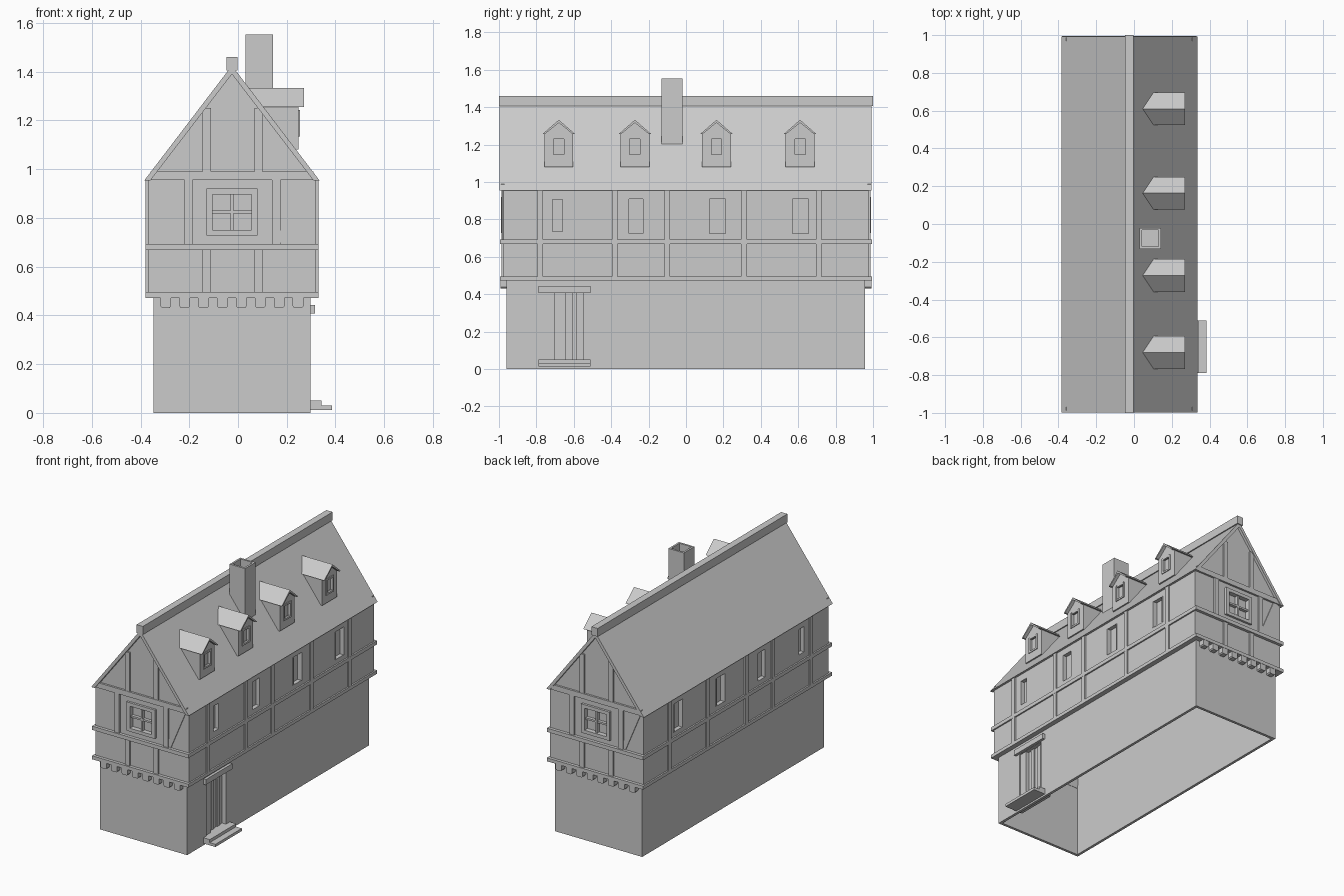
import bpy, bmesh

C = -0.025            # x centre line of the house
SLOPE = 0.47 / 0.36   # roof pitch


def finish(name, bm):
    bmesh.ops.recalc_face_normals(bm, faces=bm.faces[:])
    me = bpy.data.meshes.new(name)
    bm.to_mesh(me)
    bm.free()
    ob = bpy.data.objects.new(name, me)
    bpy.context.collection.objects.link(ob)
    return ob


def add_prism(bm, pts, axis, a, b):
    """Extrude a profile: (x, z) points along y, or (y, z) points along x."""
    mk = (lambda p, t: (p[0], t, p[1])) if axis == 'y' else (lambda p, t: (t, p[0], p[1]))
    lo = [bm.verts.new(mk(p, a)) for p in pts]
    hi = [bm.verts.new(mk(p, b)) for p in pts]
    bm.faces.new(lo)
    bm.faces.new(hi[::-1])
    n = len(pts)
    for i in range(n):
        bm.faces.new((lo[i], hi[i], hi[(i + 1) % n], lo[(i + 1) % n]))


def prism(name, pts, axis, a, b):
    bm = bmesh.new()
    add_prism(bm, pts, axis, a, b)
    return finish(name, bm)


def boxes(name, items):
    """Several boxes (x0, x1, y0, y1, z0, z1) in one object."""
    bm = bmesh.new()
    for x0, x1, y0, y1, z0, z1 in items:
        add_prism(bm, [(x0, z0), (x1, z0), (x1, z1), (x0, z1)], 'y', y0, y1)
    return finish(name, bm)


def cut(ob, cutter):
    m = ob.modifiers.new("cut", 'BOOLEAN')
    m.operation, m.solver, m.object = 'DIFFERENCE', 'EXACT', cutter
    dg = bpy.context.evaluated_depsgraph_get()
    me = bpy.data.meshes.new_from_object(ob.evaluated_get(dg))
    ob.modifiers.clear()
    ob.data = me
    bpy.data.objects.remove(cutter)


def turn(b, s):
    """Turn a box half way round the house centre when s is -1."""
    if s == 1:
        return b
    return (2 * C - b[1], 2 * C - b[0], -b[3], -b[2], b[4], b[5])


def both(items):
    return [turn(b, s) for s in (1, -1) for b in items]


def mirror_x(items):
    return items + [(2 * C - b[1], 2 * C - b[0]) + tuple(b[2:]) for b in items]


def ring(x, y, z0, z1, w):
    """Rectangular hollow frame, half sizes x and y, width w."""
    return [(C - x, C - x + w, -y, y, z0, z1), (C + x - w, C + x, -y, y, z0, z1),
            (C - x + w, C + x - w, -y, -y + w, z0, z1), (C - x + w, C + x - w, y - w, y, z0, z1)]


# Stone ground floor, open underneath, with a doorway
base = boxes("ground_floor_walls", [(-0.347, 0.297, -0.96, 0.957, 0, 0.48)])
cut(base, boxes("cutter", [(-0.329, 0.279, -0.942, 0.939, -0.1, 0.6)]))
cut(base, boxes("cutter", [(0.2, 0.4, -0.755, -0.55, 0.03, 0.405)]))

# Timbered upper floor with gables, hollow, with window recesses
def house(half, z0, eave, apex):
    return [(C - half, z0), (C + half, z0), (C + half, eave), (C, apex), (C - half, eave)]

upper = prism("upper_floor_walls", house(0.345, 0.475, 0.955, 1.40), 'y', -0.975, 0.975)
cut(upper, prism("cutter", house(0.31, 0.4, 0.945, 1.345), 'y', -0.94, 0.94))
windows = [(-0.715, -0.66, 0.735, 0.905), (-0.305, -0.23, 0.725, 0.91),
           (0.125, 0.21, 0.725, 0.91), (0.57, 0.655, 0.725, 0.91)]
cut(upper, boxes("cutter", mirror_x([(0.293, 0.4) + w for w in windows])))
cut(upper, boxes("cutter", both([(-0.105, 0.055, -1.1, -0.958, 0.75, 0.897)])))

# Window surrounds along the sides
surround = []
for y0, y1, z0, z1 in windows[2:]:
    surround += [(0.31, 0.324, y0 - 0.006, y0, z0, z1), (0.31, 0.324, y1, y1 + 0.006, z0, z1)]
boxes("side_window_surrounds", mirror_x(surround))

# Gable windows: frame and glazing bars
boxes("gable_window_frames", both([
    (-0.13, -0.105, -0.99, -0.96, 0.728, 0.92), (0.055, 0.08, -0.99, -0.96, 0.728, 0.92),
    (-0.105, 0.055, -0.99, -0.96, 0.897, 0.92), (-0.105, 0.055, -0.99, -0.96, 0.728, 0.75),
    (-0.031, -0.019, -0.98, -0.955, 0.75, 0.897), (-0.105, 0.055, -0.979, -0.955, 0.818, 0.83)]))

# Horizontal beams round the house
boxes("lower_beams", ring(0.355, 0.995, 0.472, 0.495, 0.05))
boxes("upper_beams", ring(0.355, 0.995, 0.668, 0.693, 0.05))
boxes("gable_tie_beams", both([(C - 0.335, C + 0.335, -0.988, -0.97, 0.955, 0.99)]))

# Posts on the gable ends
posts = []
for x in (-0.145, 0.067):
    posts += [(x, x + 0.034, -0.986, -0.97, 0.495, 0.668), (x, x + 0.034, -0.986, -0.97, 0.99, 1.25)]
posts += [(-0.22, -0.186, -0.986, -0.97, 0.693, 0.955), (0.14, 0.174, -0.986, -0.97, 0.693, 0.955)]
boxes("gable_posts", both(posts))

# Diagonal braces on the gable ends
brace = [(0.174, 0.70), (0.174, 0.745), (0.262, 0.955), (0.30, 0.955), (0.19, 0.693)]
prism("front_brace", brace, 'y', -0.981, -0.97)
prism("back_brace", [(2 * C - x, z) for x, z in brace], 'y', 0.97, 0.981)

# Posts along the sides
boxes("side_posts", mirror_x([(0.31, 0.3295, y - 0.015, y + 0.015, 0.48, 0.956)
                              for y in (-0.78, -0.38, -0.1, 0.31, 0.71)]))

# Corbels under the overhanging gables, rounded off at the lower corners
bm = bmesh.new()
for i in range(8):
    x = C + (i - 3.5) * 0.0775
    pts = [(x - 0.022, 0.475), (x - 0.022, 0.438), (x - 0.016, 0.431),
           (x + 0.016, 0.431), (x + 0.022, 0.438), (x + 0.022, 0.475)]
    add_prism(bm, pts, 'y', -0.993, -0.95)
    add_prism(bm, pts, 'y', 0.95, 0.993)
finish("corbels", bm)

# Roof slopes and ridge
prism("roof", [(C - 0.36, 0.953), (C - 0.335, 0.953), (C, 1.39), (C + 0.335, 0.953),
               (C + 0.36, 0.953), (C, 1.425)], 'y', -0.997, 0.993)
boxes("ridge", [(C - 0.023, C + 0.023, -1, 1, 1.405, 1.46)])

# Chimney with an open flue
chimney = boxes("chimney", [(0.03, 0.144, -0.132, -0.02, 1.18, 1.553)])
cut(chimney, boxes("cutter", [(0.043, 0.131, -0.119, -0.033, 1.38, 1.7)]))

# Dormers: body, recessed window with frame, and small gabled roof
for i, y in enumerate((-0.68, -0.273, 0.163, 0.61), 1):
    body = prism(f"dormer_{i}_body", [(0.08, 1.26), (0.232, 1.08), (0.248, 1.08), (0.248, 1.26)],
                 'y', y - 0.077, y + 0.077)
    cut(body, boxes("cutter", [(0.23, 0.3, y - 0.034, y + 0.034, 1.14, 1.236)]))
    prism(f"dormer_{i}_gable", [(y - 0.077, 1.255), (y + 0.077, 1.255), (y, 1.318)], 'x', 0.07, 0.248)
    fr = [(0.24, 0.254, y + s * 0.034 - 0.006, y + s * 0.034 + 0.006, 1.134, 1.242) for s in (-1, 1)]
    fr += [(0.24, 0.253, y - 0.03, y + 0.03, z - 0.006, z + 0.006) for z in (1.14, 1.236)]
    boxes(f"dormer_{i}_window_frame", fr)
    prism(f"dormer_{i}_roof", [(y - 0.087, 1.256), (y - 0.074, 1.256), (y, 1.316), (y + 0.074, 1.256),
                               (y + 0.087, 1.256), (y, 1.332)], 'x', 0.035, 0.27)

# Door: recess, planks, lintel and steps
boxes("door_recess", [(0.25, 0.262, -0.77, -0.535, 0.02, 0.42), (0.255, 0.296, -0.77, -0.755, 0.02, 0.42),
                      (0.255, 0.296, -0.55, -0.535, 0.02, 0.42), (0.255, 0.296, -0.76, -0.54, 0.405, 0.42)])
boxes("door_planks", [(0.258, 0.268 + 0.006 * (k % 2), -0.7 + k * 0.03, -0.672 + k * 0.03, 0.05, 0.405)
                      for k in range(5)])
boxes("door_jamb", [(0.255, 0.29, -0.755, -0.702, 0.05, 0.405)])
boxes("door_lintel", [(0.28, 0.315, -0.788, -0.51, 0.407, 0.443)])
boxes("door_steps", [(0.25, 0.343, -0.788, -0.51, 0.03, 0.05), (0.25, 0.385, -0.788, -0.51, 0.012, 0.03)])
